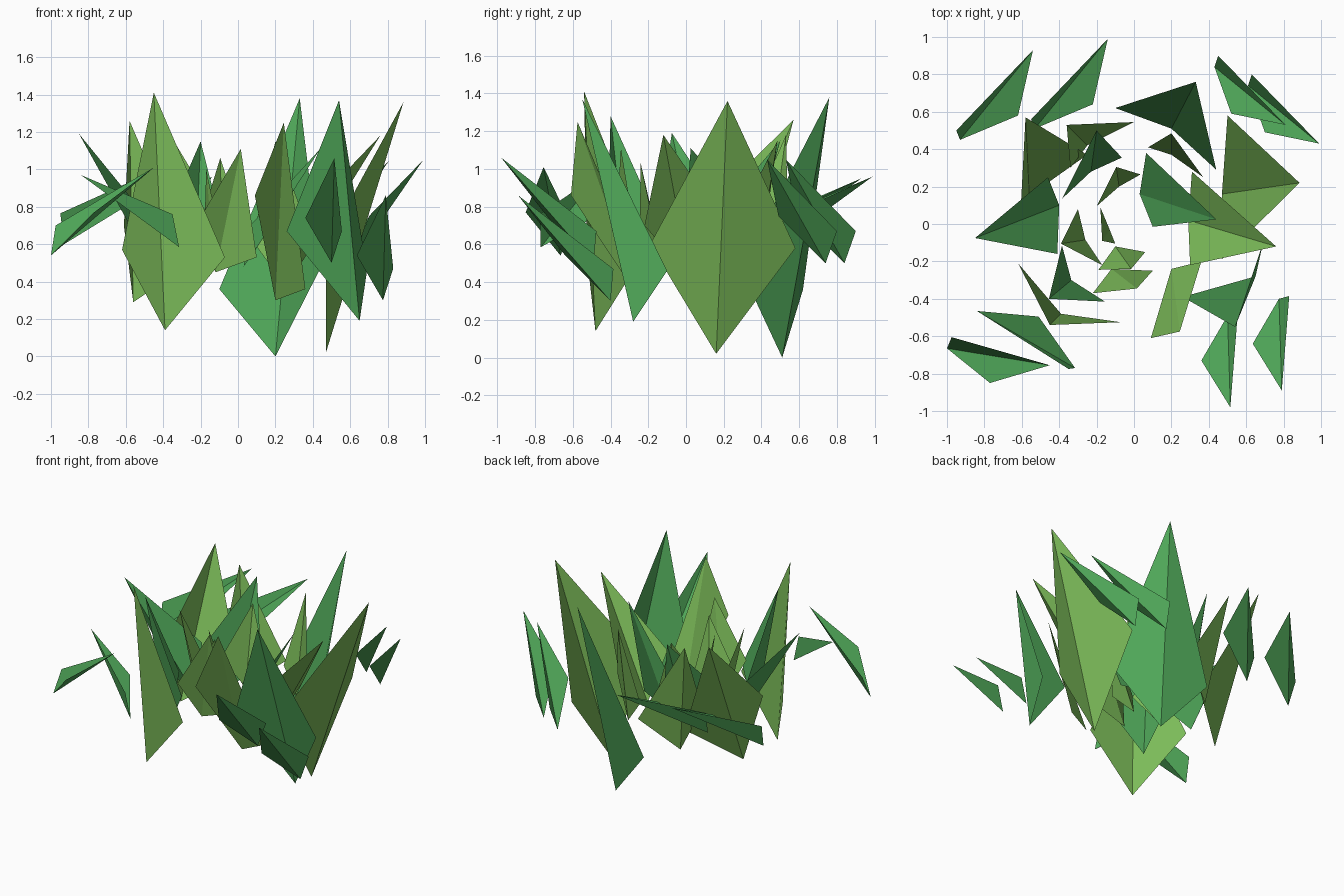
import bpy
from mathutils import Vector


def material(name, color):
    m = bpy.data.materials.new(name)
    m.diffuse_color = (*color, 1)
    return m


COOL = material("cool_green", (0.08, 0.39, 0.10))
WARM = material("warm_green", (0.20, 0.50, 0.10))


# One leaf: a thin kite creased along its midrib from base to tip
def leaf(name, mat, base, left, tip, right, shift=(0, 0, 0)):
    verts = [Vector(p) + Vector(shift) for p in (base, left, tip, right)]
    mesh = bpy.data.meshes.new(name)
    mesh.from_pydata(verts, [], [(0, 2, 1), (0, 3, 2)])
    mesh.materials.append(mat)
    obj = bpy.data.objects.new(name, mesh)
    bpy.context.collection.objects.link(obj)


# Tall outer leaves
leaf("outer_leaf_right", WARM, (.47, .16, .02), (.47, -.19, .60), (.885, .22, 1.36), (.50, .58, .58))
leaf("outer_leaf_back", COOL, (.20, .51, 0), (.44, .29, .47), (.33, .76, 1.38), (-.10, .62, .36))
leaf("outer_leaf_left", WARM, (-.56, .15, .29), (-.25, .37, .50), (-.58, .57, 1.26), (-.61, 0, .70))
leaf("outer_leaf_front_left", WARM, (-.39, -.48, .14), (-.62, -.21, .57), (-.45, -.54, 1.41), (-.07, -.525, .53))
leaf("outer_leaf_front_right", COOL, (.65, -.28, .19), (.26, -.39, .67), (.54, -.55, 1.37), (.69, -.10, .46))

# Middle ring leaves
leaf("middle_leaf_right", WARM, (.29, .02, .42), (.30, -.22, .70), (.76, -.12, 1.18), (.31, .28, .60))
leaf("middle_leaf_back", WARM, (-.25, .42, .38), (0, .545, .58), (-.36, .53, 1.18), (-.34, .30, .65))
leaf("middle_leaf_left", COOL, (-.40, .10, .38), (-.46, .25, .70), (-.85, -.075, 1.19), (-.41, -.16, .65))
leaf("middle_leaf_front_left", COOL, (-.335, -.30, .35), (-.385, -.115, .65), (-.455, -.40, 1.28), (-.155, -.415, .65))
leaf("middle_leaf_front", WARM, (.20, -.24, .30), (.09, -.61, .86), (.245, -.575, 1.25), (.36, -.20, .36))

# Small inner leaves
leaf("inner_leaf_right", COOL, (.03, .16, .48), (.10, -.015, .58), (.44, .025, 1.11), (.065, .38, .70))
leaf("inner_leaf_back_right", WARM, (.20, .37, .45), (.37, .25, .70), (.20, .485, 1.15), (.075, .41, .62))
leaf("inner_leaf_back_left", COOL, (-.23, .28, .45), (-.065, .355, .62), (-.20, .50, 1.15), (-.385, .135, .72))
leaf("inner_leaf_back", WARM, (-.08, .20, .50), (.035, .265, .68), (-.095, .305, 1.06), (-.20, .095, .72))
leaf("inner_leaf_left", WARM, (-.26, -.085, .48), (-.30, .08, .66), (-.39, -.105, 1.09), (-.17, -.22, .68))
leaf("inner_leaf_centre", WARM, (-.13, -.03, .52), (-.18, .09, .66), (-.17, -.09, 1.0), (-.10, -.105, .66))
leaf("inner_leaf_front", WARM, (-.12, -.24, .45), (-.22, -.37, .71), (.015, -.345, 1.11), (.10, -.25, .53))
leaf("inner_leaf_middle", WARM, (-.10, -.12, .50), (-.19, -.245, .72), (-.015, -.24, 1.03), (.06, -.15, .57))

# Floating outer sprigs, mostly matching pairs at each corner
for i, s in enumerate([(0, 0, 0), (-.275, -.09, .20)]):
    leaf(f"sprig_front_right_{i}", COOL, (.775, -.40, .30), (.635, -.64, .54), (.79, -.89, .86), (.83, -.385, .47), s)
for i, s in enumerate([(0, 0, 0), (.18, -.10, 0)]):
    leaf(f"sprig_back_right_{i}", COOL, (.43, .84, .50), (.52, .59, .75), (.81, .53, 1.05), (.45, .90, .67), s)
for i, s in enumerate([(0, 0, 0), (.40, .06, .01)]):
    leaf(f"sprig_back_left_{i}", COOL, (-.93, .45, .60), (-.62, .58, .79), (-.54, .93, .95), (-.95, .50, .765), s)
leaf("sprig_front_left_0", COOL, (-1, -.665, .54), (-.77, -.85, .77), (-.45, -.755, 1.01), (-.975, -.605, .70))
leaf("sprig_front_left_1", COOL, (-.315, -.77, .585), (-.51, -.495, .74), (-.84, -.465, .97), (-.35, -.775, .76))
